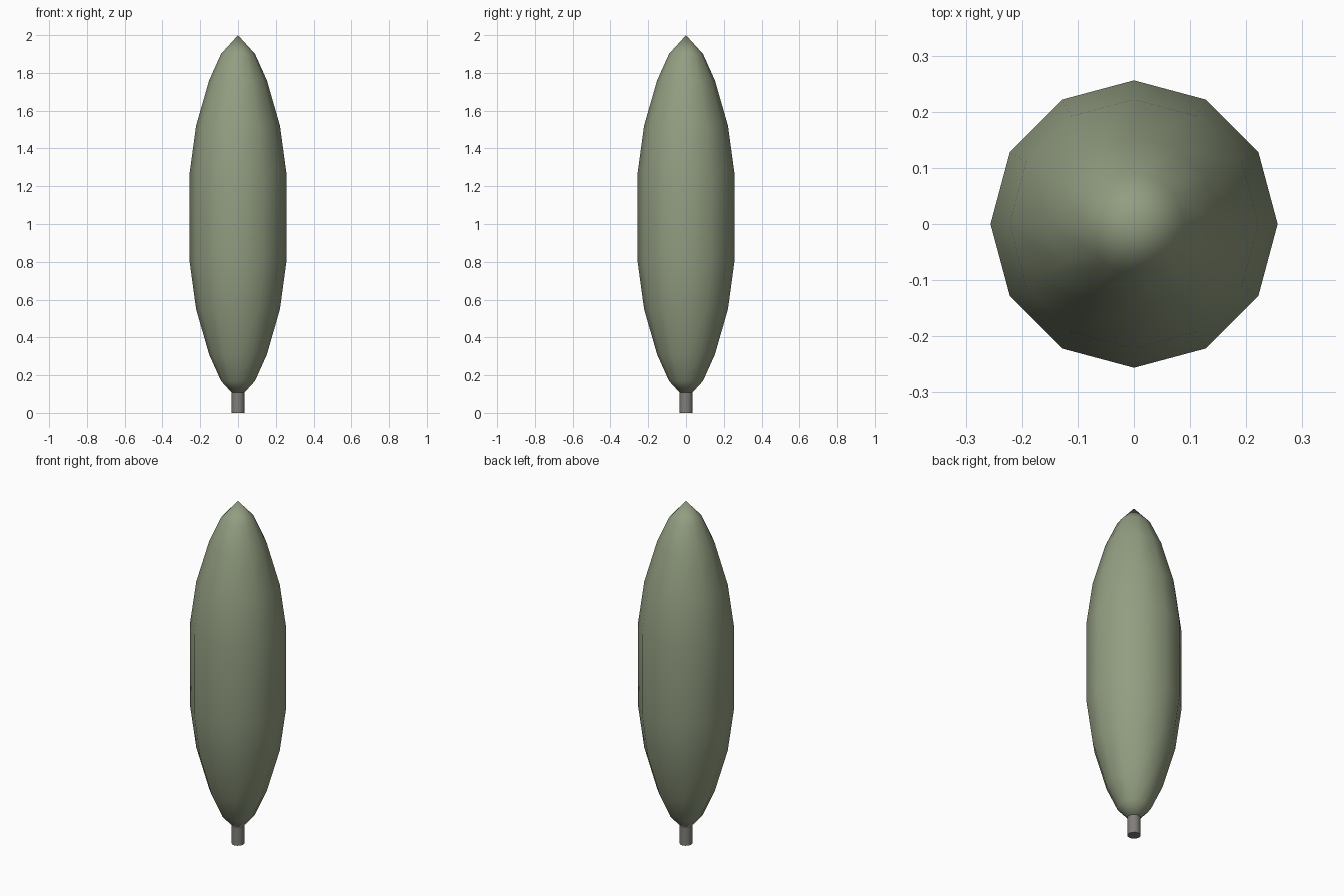
import bpy, bmesh, math

if "Cube" in bpy.data.objects:
    bpy.data.objects.remove(bpy.data.objects["Cube"])

SIDES = 12


def material(name, color):
    mat = bpy.data.materials.new(name)
    mat.diffuse_color = color
    mat.use_nodes = True
    mat.node_tree.nodes["Principled BSDF"].inputs["Base Color"].default_value = mat.diffuse_color
    return mat


def lathe(name, profile, mat):
    """Spin an (r, z) profile that starts and ends on the axis."""
    bm = bmesh.new()
    rings = []
    for r, z in profile:
        if r == 0:
            rings.append([bm.verts.new((0, 0, z))] * SIDES)
        else:
            rings.append([bm.verts.new((r * math.cos(math.tau * i / SIDES),
                                        r * math.sin(math.tau * i / SIDES), z))
                          for i in range(SIDES)])
    for low, high in zip(rings, rings[1:]):
        for i in range(SIDES):
            j = (i + 1) % SIDES
            corners = dict.fromkeys((low[i], low[j], high[j], high[i]))
            bm.faces.new(list(corners))
    mesh = bpy.data.meshes.new(name)
    bm.to_mesh(mesh)
    bm.free()
    obj = bpy.data.objects.new(name, mesh)
    bpy.context.collection.objects.link(obj)
    mesh.materials.append(mat)
    mesh.shade_smooth()
    return obj


# Foliage: slender pointed column
lathe("foliage", [(0, 0.07), (0.09, 0.17), (0.153, 0.31), (0.222, 0.55),
                  (0.256, 0.80), (0.256, 1.27), (0.222, 1.52),
                  (0.153, 1.76), (0.09, 1.90), (0, 2.0)],
      material("leaf_green", (0.29, 0.34, 0.22, 1)))

# Trunk: short stub running up into the foliage
bpy.ops.mesh.primitive_cylinder_add(vertices=SIDES, radius=0.035, depth=0.14,
                                    location=(0, 0, 0.07))
trunk = bpy.context.object
trunk.name = "trunk"
trunk.data.materials.append(material("bark", (0.22, 0.21, 0.19, 1)))
bpy.ops.object.shade_smooth_by_angle(angle=math.radians(40))
